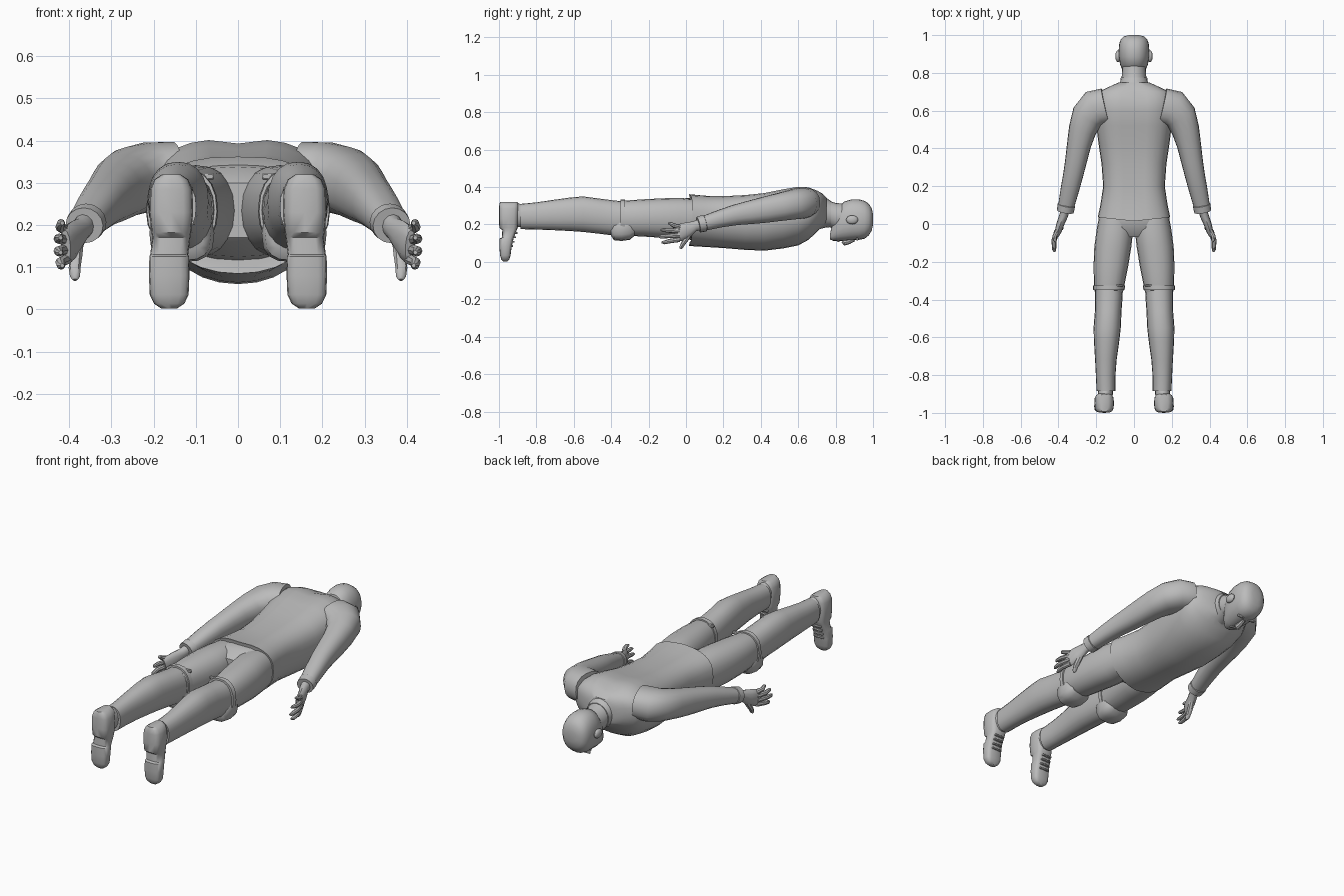
import bpy, bmesh, math
from mathutils import Vector

grey = bpy.data.materials.new("plain grey")
grey.diffuse_color = (0.5, 0.5, 0.5, 1)


def finish(name, bm, angle=40):
    bmesh.ops.recalc_face_normals(bm, faces=bm.faces)
    mesh = bpy.data.meshes.new(name)
    bm.to_mesh(mesh)
    bm.free()
    mesh.materials.append(grey)
    ob = bpy.data.objects.new(name, mesh)
    bpy.context.collection.objects.link(ob)
    bpy.ops.object.select_all(action='DESELECT')
    ob.select_set(True)
    bpy.context.view_layer.objects.active = ob
    bpy.ops.object.shade_smooth_by_angle(angle=math.radians(angle))
    return ob


def skin(name, rings, angle=40):
    """Bridge rings of points and cap both ends."""
    bm = bmesh.new()
    loops = [[bm.verts.new(p) for p in r] for r in rings]
    n = len(rings[0])
    for a, b in zip(loops, loops[1:]):
        for i in range(n):
            bm.faces.new((a[i], a[(i + 1) % n], b[(i + 1) % n], b[i]))
    bm.faces.new(loops[0])
    bm.faces.new(loops[-1])
    return finish(name, bm, angle)


def curve(t, power):
    c, s = math.cos(t), math.sin(t)
    return (math.copysign(abs(c) ** power, c), math.copysign(abs(s) ** power, s))


def loft(name, sections, n=20, up=1.0, low=1.0, mid=0.5, angle=40):
    """Sections across y: (y, x0, x1, z0, z1)."""
    rings = []
    for y, x0, x1, z0, z1 in sections:
        zc = z0 + (z1 - z0) * mid
        ring = []
        for i in range(n):
            t = 2 * math.pi * i / n
            c, s = curve(t, up if math.sin(t) > 0 else low)
            ring.append(((x0 + x1) / 2 + (x1 - x0) / 2 * c, y,
                         zc + s * ((z1 - zc) if s > 0 else (zc - z0))))
        rings.append(ring)
    return skin(name, rings, angle)


def tube(name, path, n=14, power=1.0, angle=40):
    """Path points: (x, y, z, side radius, depth radius)."""
    pts = [Vector(p[:3]) for p in path]
    rings = []
    for i, p in enumerate(path):
        d = (pts[min(i + 1, len(pts) - 1)] - pts[max(i - 1, 0)]).normalized()
        side = d.cross(Vector((0, 0, 1))).normalized()
        depth = side.cross(d)
        rings.append([])
        for k in range(n):
            c, s = curve(2 * math.pi * k / n, power)
            rings[-1].append(pts[i] + side * p[3] * c + depth * p[4] * s)
    return skin(name, rings, angle)


def ball(name, loc, size, seg=14):
    bm = bmesh.new()
    bmesh.ops.create_uvsphere(bm, u_segments=seg, v_segments=8, radius=1)
    for v in bm.verts:
        v.co = Vector([v.co[i] * size[i] + loc[i] for i in range(3)])
    return finish(name, bm)


def box(name, loc, size):
    bm = bmesh.new()
    bmesh.ops.create_cube(bm, size=1)
    for v in bm.verts:
        v.co = Vector([v.co[i] * size[i] + loc[i] for i in range(3)])
    bmesh.ops.bevel(bm, geom=bm.edges[:], offset=min(size) * 0.25, segments=1, affect='EDGES')
    return finish(name, bm)


def both(ob):
    """Mirror a part to the other side."""
    m = ob.modifiers.new("mirror", 'MIRROR')
    m.use_axis = (True, False, False)


# Jacket body, with a shallow groove along the spine
body = loft("jacket_body", [
    (0.02, -.180, .180, .105, .345), (0.015, -.192, .192, .085, .362), (0.10, -.178, .178, .080, .358),
    (0.20, -.163, .163, .074, .356), (0.32, -.172, .172, .064, .362), (0.42, -.187, .187, .060, .372),
    (0.52, -.200, .200, .072, .392), (0.60, -.205, .205, .088, .405), (0.655, -.205, .205, .118, .402),
    (0.70, -.185, .185, .160, .385), (0.725, -.135, .135, .185, .368), (0.75, -.080, .080, .195, .345)],
    n=28, up=0.72, low=0.95, mid=0.55)
for v in body.data.vertices:
    if v.co.z > 0.3 and 0.05 < v.co.y < 0.7:
        v.co.z -= 0.012 * math.exp(-(v.co.x / 0.045) ** 2)
# Hem dips towards the crotch
for v in body.data.vertices:
    if v.co.y < 0.05:
        v.co.y += 0.02 * abs(v.co.x) / 0.19

# Hips
loft("hips", [(-.07, -.15, .15, .17, .30), (-.02, -.185, .185, .125, .338),
              (.04, -.18, .18, .115, .345), (.10, -.16, .16, .12, .34)], n=24, up=.85, low=.9)

# Neck and collar
loft("neck", [(.70, -.07, .07, .19, .35), (.76, -.066, .066, .19, .328),
              (.80, -.064, .064, .17, .315), (.86, -.062, .062, .17, .31)], n=20)
loft("collar", [(.715, -.085, .085, .175, .362), (.745, -.074, .074, .183, .345),
                (.775, -.070, .070, .186, .326), (.775, -.062, .062, .195, .318)], n=20)

# Head, face down
loft("head", [(.770, -.025, .025, .120, .150), (.785, -.045, .045, .113, .215),
              (.815, -.062, .062, .112, .290), (.845, -.074, .074, .113, .322),
              (.885, -.080, .080, .116, .334), (.925, -.081, .081, .118, .334),
              (.955, -.078, .078, .124, .326), (.978, -.070, .070, .142, .310),
              (.993, -.054, .054, .168, .286), (1.0, -.026, .026, .200, .255)], n=24, up=.9, low=.85)
tube("nose", [(0, .900, .120, .010, .010), (0, .870, .108, .013, .014),
              (0, .848, .103, .017, .016), (0, .838, .112, .013, .010)], n=8)
both(ball("ear", (.085, .888, .225), (.014, .032, .024)))
both(box("brow", (.036, .915, .122), (.040, .012, .014)))
box("lips", (0, .815, .112), (.042, .014, .010))

# Sleeves and cuffs
both(tube("sleeve", [
    (.150, .625, .318, .095, .080), (.205, .612, .314, .100, .083), (.245, .570, .306, .088, .080),
    (.272, .500, .293, .074, .075), (.291, .420, .278, .064, .070), (.306, .340, .264, .058, .063),
    (.322, .260, .250, .053, .055), (.340, .180, .230, .049, .047), (.358, .100, .207, .043, .040)],
    n=18, power=.88))
both(tube("cuff", [(.357, .105, .208, .036, .036), (.358, .100, .207, .047, .045),
                   (.364, .066, .199, .045, .043), (.364, .066, .199, .030, .030)], n=16))

# Hands: palm, four fingers and a thumb
both(tube("palm", [(.362, .085, .202, .026, .030), (.372, .045, .190, .023, .028),
                   (.388, .005, .170, .021, .042), (.402, -.040, .155, .018, .046),
                   (.408, -.060, .150, .012, .040)], n=12))
for i, (z0, z1, y1) in enumerate([(.186, .205, -.095), (.165, .170, -.135),
                                 (.142, .135, -.148), (.119, .104, -.130)]):
    x = .405 + .004 * (1.5 - abs(i - 1.5))
    both(tube("finger_%d" % (i + 1), [
        (x, -.035, z0, .013, .013), (x + .016, (y1 - .04) / 2, (z0 + z1) / 2, .012, .012),
        (x + .014, y1 + .012, z1, .010, .010), (x + .011, y1, z1, .005, .005)], n=8))
both(tube("thumb", [(.378, .030, .170, .014, .015), (.384, .005, .130, .016, .016),
                    (.387, -.015, .098, .014, .012), (.386, -.026, .078, .012, .010),
                    (.386, -.030, .070, .006, .005)], n=8))

# Trouser legs
both(loft("thigh", [(.04, .015, .185, .13, .335), (-.03, .004, .198, .125, .342),
                    (-.12, .014, .210, .128, .340), (-.22, .030, .214, .135, .335),
                    (-.32, .050, .212, .140, .328), (-.36, .058, .205, .150, .322)], n=20, up=.88, low=.9))
both(loft("lower_leg", [(-.30, .062, .205, .140, .320), (-.38, .060, .207, .140, .328),
                        (-.46, .066, .207, .150, .338), (-.55, .070, .214, .160, .350),
                        (-.62, .078, .212, .165, .344), (-.72, .092, .206, .170, .330),
                        (-.80, .098, .202, .173, .318), (-.885, .099, .198, .175, .310),
                        (-.885, .112, .186, .188, .298)], n=20, up=.88, low=.9))
# Knee pads with straps and buckles
both(loft("knee_pad", [(-.275, .075, .190, .140, .22), (-.300, .058, .208, .118, .25),
                       (-.345, .056, .210, .112, .25), (-.385, .064, .203, .116, .24),
                       (-.400, .080, .188, .138, .21)], n=16, up=.8, low=.7))
both(loft("knee_strap", [(-.325, .060, .200, .15, .32), (-.326, .047, .218, .13, .334),
                         (-.350, .050, .216, .13, .334), (-.351, .062, .200, .15, .32)], n=20, up=.85))
both(box("strap_buckle", (.075, -.326, .315), (.036, .012, .016)))


# Shoes: sections from toe to heel, (z, half width, sole y, top y)
def shoe_ring(z, w, sole, top):
    xc = .163 if z < .15 else .158
    ring = []
    for i in range(16):
        c, s = curve(2 * math.pi * i / 16, .6)
        ring.append((xc + w * c, (sole + top) / 2 + (top - sole) / 2 * s, z))
    return ring


both(skin("shoe", [shoe_ring(*r) for r in [
    (.002, .018, -.978, -.955), (.014, .036, -.988, -.945), (.035, .046, -.994, -.938),
    (.080, .048, -.998, -.932), (.125, .047, -.998, -.922), (.130, .045, -.984, -.920),
    (.170, .045, -.982, -.905), (.182, .047, -.998, -.900), (.230, .052, -1.0, -.897),
    (.285, .050, -1.0, -.895), (.308, .040, -.998, -.896), (.320, .022, -.994, -.900)]], 45))
both(loft("ankle", [(-.93, .115, .198, .185, .315), (-.900, .112, .192, .185, .315),
                    (-.865, .110, .188, .190, .300)], n=16))
for i in range(4):
    both(box("lace_%d" % (i + 1), (.163, -.931 + i * .008, .085 + i * .023), (.056, .014, .009)))
